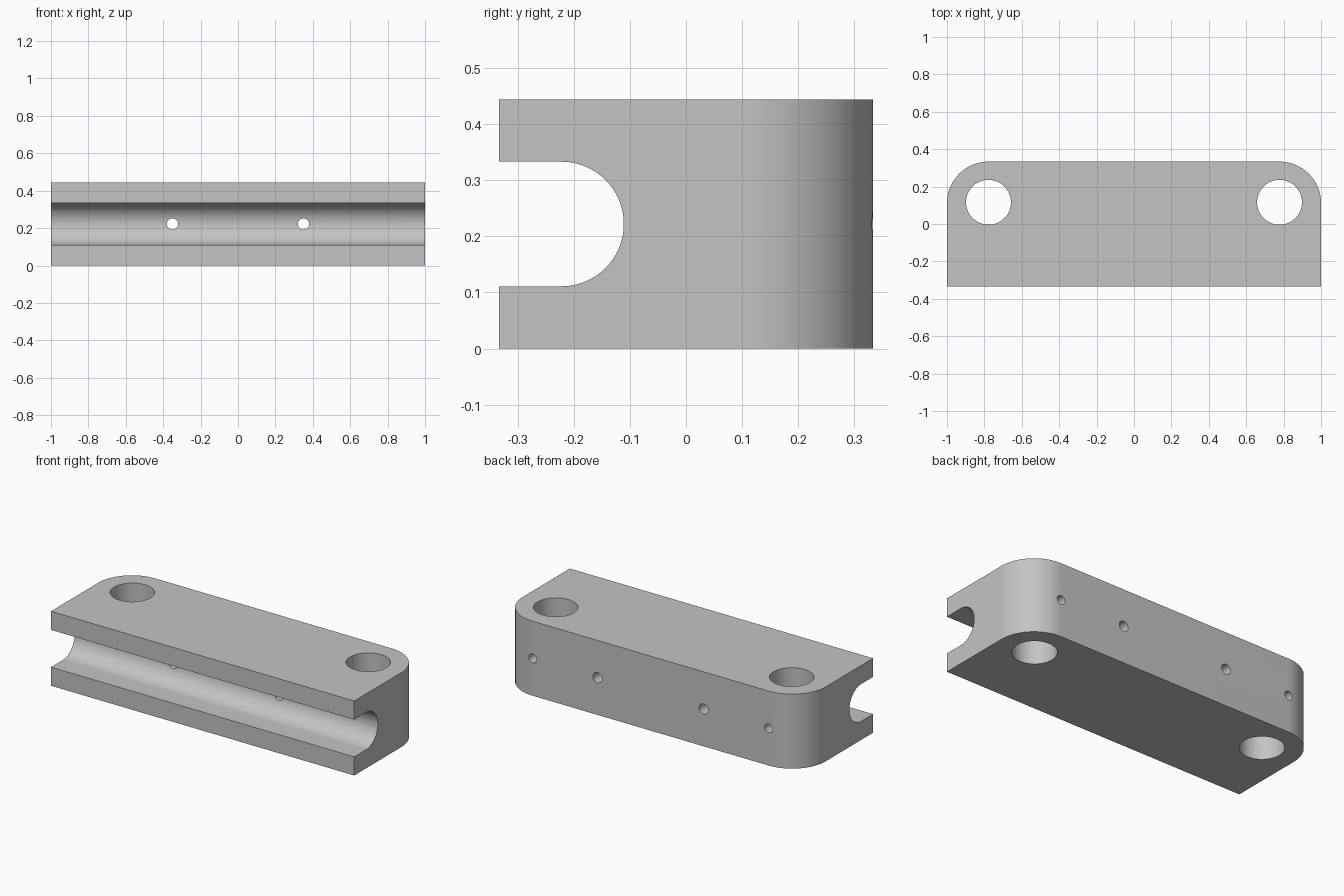
import bpy, math
from mathutils import Matrix, Vector

cube = bpy.data.objects.get("Cube")
if cube:
    bpy.data.objects.remove(cube, do_unlink=True)

WIDTH, DEPTH, HEIGHT = 2.0, 0.667, 0.444
CORNER = 0.222
MID_Z = HEIGHT / 2

metal = bpy.data.materials.new("grey_metal")
metal.use_nodes = True
GREY = (0.55, 0.55, 0.55, 1)
metal.diffuse_color = GREY
metal.node_tree.nodes["Principled BSDF"].inputs["Base Color"].default_value = GREY


def arc(cx, cy, r, start, end, steps=24):
    """Points on an arc, angles in degrees."""
    angles = [math.radians(start + (end - start) * i / steps) for i in range(steps + 1)]
    return [(cx + r * math.cos(a), cy + r * math.sin(a)) for a in angles]


def prism(name, profile, axes, low, high):
    """Extrude a 2D profile; axes maps (u, v, extrusion) to world space."""
    n = len(profile)
    verts = [axes @ Vector((u, v, w)) for w in (low, high) for u, v in profile]
    faces = [list(range(n))[::-1], list(range(n, 2 * n))]
    faces += [(i, (i + 1) % n, n + (i + 1) % n, n + i) for i in range(n)]
    mesh = bpy.data.meshes.new(name)
    mesh.from_pydata(verts, [], faces)
    mesh.materials.append(metal)
    obj = bpy.data.objects.new(name, mesh)
    bpy.context.collection.objects.link(obj)
    return obj


UP = Matrix.Identity(3)
ALONG_X = Matrix(((0, 0, 1), (1, 0, 0), (0, 1, 0)))  # profile in y, z
ALONG_Y = Matrix(((0, 1, 0), (0, 0, 1), (1, 0, 0)))  # profile in z, x

# Body with two rounded back corners
hx, hy = WIDTH / 2, DEPTH / 2
outline = [(-hx, -hy), (hx, -hy)]
outline += arc(hx - CORNER, hy - CORNER, CORNER, 0, 90)
outline += arc(CORNER - hx, hy - CORNER, CORNER, 90, 180)
block = prism("clamp_block", outline, UP, 0, HEIGHT)

# Round-bottomed channel along the front
channel = [(-hy - 0.1, MID_Z - 0.111)] + arc(-0.222, MID_Z, 0.111, -90, 90, 48)
channel.append((-hy - 0.1, MID_Z + 0.111))
cutters = [prism("channel_cutter", channel, ALONG_X, -1.1, 1.1)]

# Bolt holes, set screw holes that meet them, and holes into the channel
for side, word in ((1, "left"), (-1, "right")):
    for part, centre, r, axes, low, high in (
        ("bolt_hole", (0.778 * side, 0.116), 0.12, UP, -0.1, HEIGHT + 0.1),
        ("set_screw_hole", (MID_Z, 0.778 * side), 0.026, ALONG_Y, 0.116, 0.5),
        ("channel_hole", (MID_Z, 0.35 * side), 0.03, ALONG_Y, -0.2, 0.5),
    ):
        circle = arc(*centre, r, 0, 360, 48)[:-1]
        cutters.append(prism(f"{word}_{part}_cutter", circle, axes, low, high))

for cutter in cutters:
    cutter.hide_render = True
    cutter.hide_set(True)
    cut = block.modifiers.new(cutter.name, 'BOOLEAN')
    cut.operation = 'DIFFERENCE'
    cut.solver = 'EXACT'
    cut.object = cutter

# Apply the cuts and drop the cutters
bpy.ops.object.select_all(action='DESELECT')
block.select_set(True)
bpy.context.view_layer.objects.active = block
for cut in list(block.modifiers):
    bpy.ops.object.modifier_apply(modifier=cut.name)
for cutter in cutters:
    bpy.data.objects.remove(cutter, do_unlink=True)
bpy.ops.object.shade_smooth_by_angle(angle=math.radians(30))
